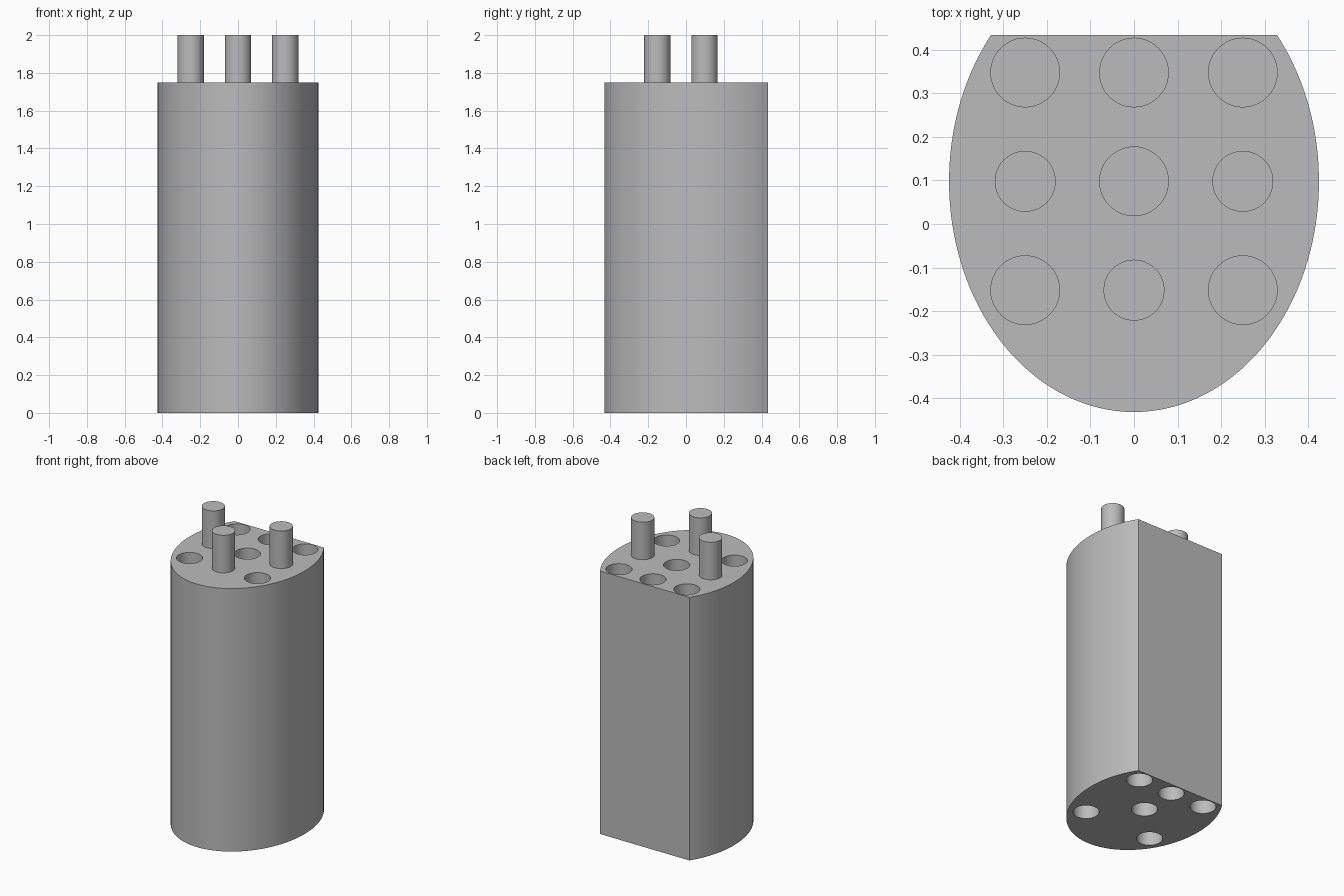
import bpy, bmesh, math

cube = bpy.data.objects.get("Cube")
if cube:
    bpy.data.objects.remove(cube, do_unlink=True)

BODY_TOP = 1.75
TOP = 2.0
SOCKET_DEPTH = 0.25
CENTRE_Y = 0.098
STEP = 0.25  # spacing of the peg and socket grid

grey = bpy.data.materials.new("plain grey")
grey.use_nodes = True
colour = (0.5, 0.5, 0.5, 1)
grey.diffuse_color = colour
grey.node_tree.nodes["Principled BSDF"].inputs["Base Color"].default_value = colour


def prism(name, points, z0, z1):
    """Extrude a flat outline from z0 up to z1."""
    bm = bmesh.new()
    face = bm.faces.new([bm.verts.new((x, y, z0)) for x, y in points])
    top = bmesh.ops.extrude_face_region(bm, geom=[face])
    verts = [v for v in top["geom"] if isinstance(v, bmesh.types.BMVert)]
    bmesh.ops.translate(bm, verts=verts, vec=(0, 0, z1 - z0))
    bmesh.ops.recalc_face_normals(bm, faces=bm.faces)
    mesh = bpy.data.meshes.new(name)
    bm.to_mesh(mesh)
    bm.free()
    mesh.materials.append(grey)
    obj = bpy.data.objects.new(name, mesh)
    bpy.context.collection.objects.link(obj)
    return obj


def arc(cx, cy, rx, ry, start, end, count):
    angles = [start + (end - start) * i / count for i in range(count + 1)]
    return [(cx + rx * math.cos(a), cy + ry * math.sin(a)) for a in angles]


def rod(name, x, y, radius, z0, z1):
    return prism(name, arc(x, y, radius, radius, 0, math.tau, 48)[:-1], z0, z1)


def select_only(obj):
    bpy.ops.object.select_all(action="DESELECT")
    obj.select_set(True)
    bpy.context.view_layer.objects.active = obj


def smooth(obj):
    select_only(obj)
    bpy.ops.object.shade_smooth_by_angle(angle=math.radians(30))


# Elliptical body with a flat back
cut = math.asin((0.434 - CENTRE_Y) / 0.53)
body = prism("body", arc(0, CENTRE_Y, 0.425, 0.53, math.pi - cut, math.tau + cut, 96),
             0, BODY_TOP)

# Grid of pegs and blind sockets
pegs = {(-1, 0): "right_peg", (1, 0): "left_peg", (0, -1): "front_peg"}
for row in (-1, 0, 1):
    for col in (-1, 0, 1):
        x, y = col * STEP, CENTRE_Y + row * STEP
        if (col, row) in pegs:
            smooth(rod(pegs[col, row], x, y, 0.07, BODY_TOP, TOP))
            continue
        # Sockets open at both ends of the body
        for z0, z1 in ((BODY_TOP - SOCKET_DEPTH, BODY_TOP + 0.1), (-0.1, SOCKET_DEPTH)):
            cutter = rod("socket_cutter", x, y, 0.079, z0, z1)
            mod = body.modifiers.new("socket", "BOOLEAN")
            mod.operation = "DIFFERENCE"
            mod.solver = "EXACT"
            mod.object = cutter
            select_only(body)
            bpy.ops.object.modifier_apply(modifier=mod.name)
            bpy.data.objects.remove(cutter, do_unlink=True)

smooth(body)
